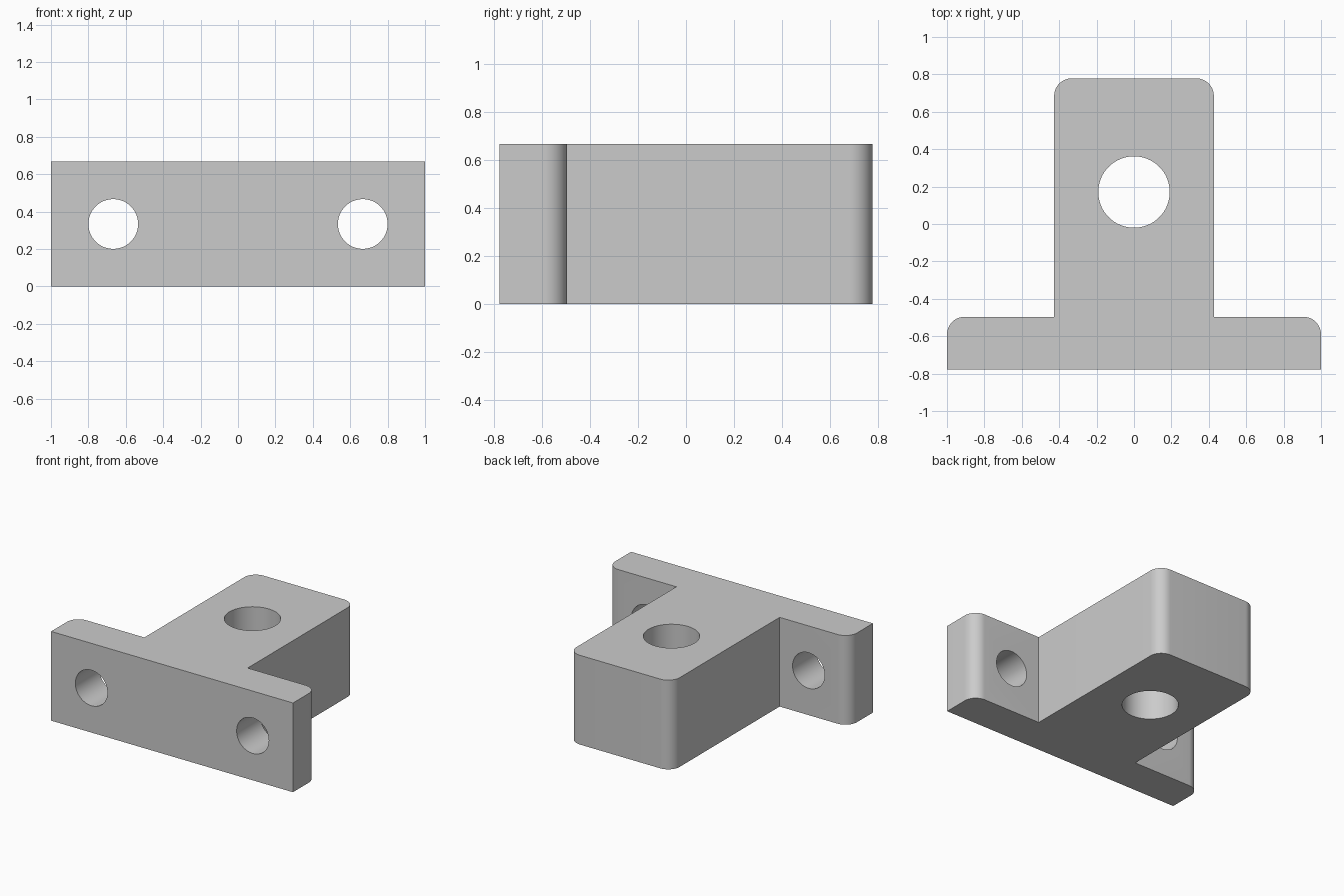
import bpy, bmesh, math

if "Cube" in bpy.data.objects:
    bpy.data.objects.remove(bpy.data.objects["Cube"])

H = 0.667            # height
HALF_Y = 0.779       # half depth
STEP_Y = -0.496      # back face of the flange
STEM_X = 0.427       # half width of the stem
R = 0.095            # corner radius


def corner(cx, cy, n=12):
    """Quarter arc from +x to +y direction."""
    return [(cx + R * math.cos(math.pi / 2 * i / n),
             cy + R * math.sin(math.pi / 2 * i / n)) for i in range(n + 1)]


def cutter(name, loc, radius, rot=(0, 0, 0)):
    bpy.ops.mesh.primitive_cylinder_add(vertices=64, radius=radius, depth=2,
                                        location=loc, rotation=rot)
    ob = bpy.context.object
    ob.name = name
    ob.hide_render = True
    return ob


# T-shaped profile: right half, then mirrored left half
right = [(1, -HALF_Y)] + corner(1 - R, STEP_Y - R) + [(STEM_X, STEP_Y)] \
    + corner(STEM_X - R, HALF_Y - R)
profile = right + [(-x, y) for x, y in reversed(right)]

# Extruded bracket body
bm = bmesh.new()
face = bm.faces.new([bm.verts.new((x, y, 0)) for x, y in profile])
ext = bmesh.ops.extrude_face_region(bm, geom=[face])
top = [v for v in ext["geom"] if isinstance(v, bmesh.types.BMVert)]
bmesh.ops.translate(bm, verts=top, vec=(0, 0, H))
bmesh.ops.recalc_face_normals(bm, faces=bm.faces)
mesh = bpy.data.meshes.new("t_bracket")
bm.to_mesh(mesh)
bm.free()
body = bpy.data.objects.new("t_bracket", mesh)
bpy.context.collection.objects.link(body)

# Through holes: one in the stem, two in the flange
quarter = (math.pi / 2, 0, 0)
cutters = [cutter("stem_hole", (0, 0.171, H / 2), 0.191)]
for side in (-1, 1):
    # short of the stem: the cylinder only meets the flange
    cutters.append(cutter("flange_hole", (side * 0.667, -0.7, H / 2), 0.133, quarter))

bpy.ops.object.select_all(action='DESELECT')
bpy.context.view_layer.objects.active = body
body.select_set(True)
for c in cutters:
    mod = body.modifiers.new(c.name, 'BOOLEAN')
    mod.operation = 'DIFFERENCE'
    mod.solver = 'EXACT'
    mod.object = c
    bpy.ops.object.modifier_apply(modifier=mod.name)
for c in cutters:
    bpy.data.objects.remove(c)

# Smooth the fillets and bores, keep the other edges sharp
bpy.ops.object.shade_smooth_by_angle(angle=math.radians(30))
